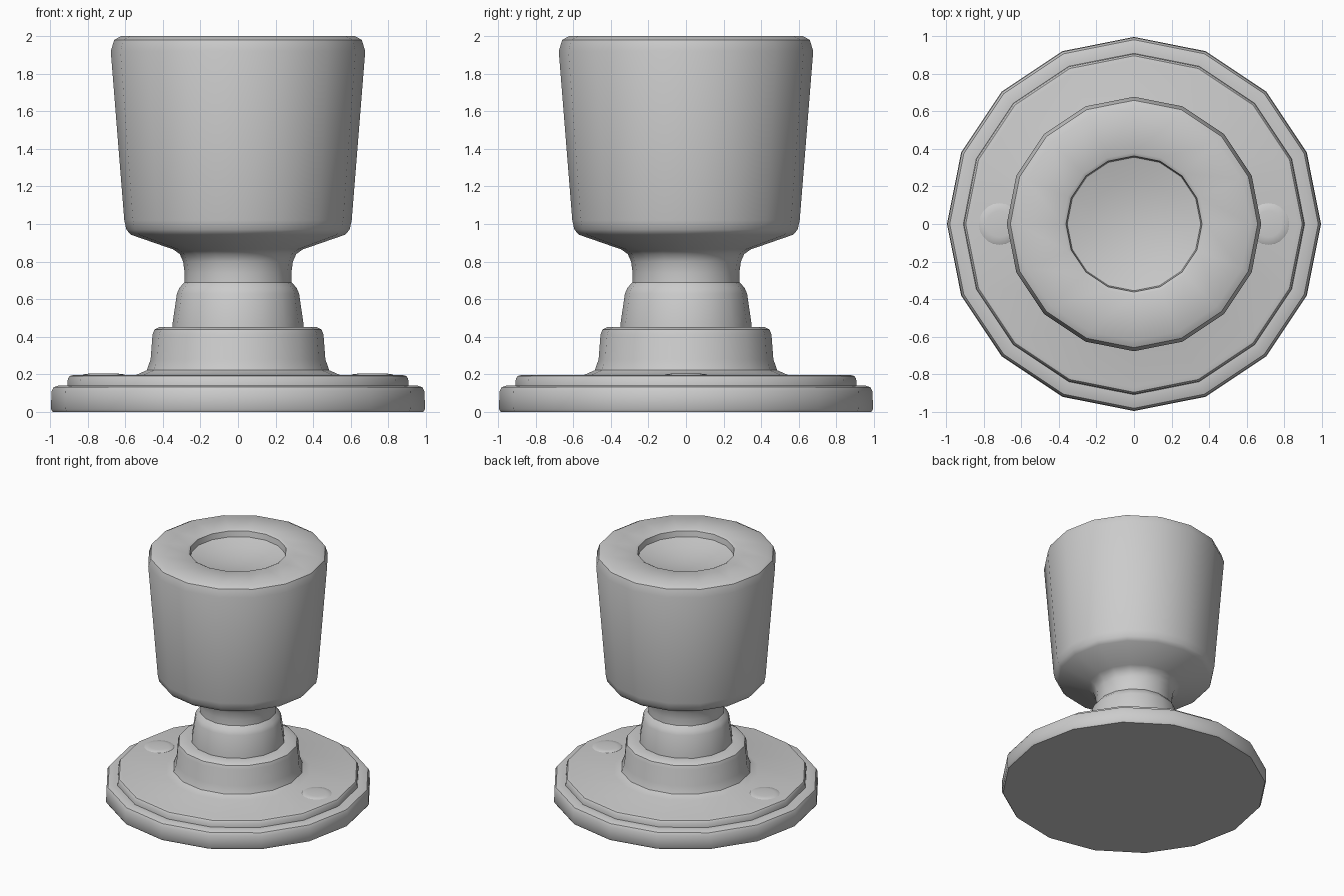
import bpy, bmesh, math

if "Cube" in bpy.data.objects:
    bpy.data.objects.remove(bpy.data.objects["Cube"])

SIDES = 16
metal = bpy.data.materials.new("satin_grey")
metal.diffuse_color = (0.6, 0.6, 0.6, 1)
metal.use_nodes = True
metal.node_tree.nodes["Principled BSDF"].inputs["Base Color"].default_value = metal.diffuse_color


def lathe(name, profile, sides=SIDES, at=(0, 0, 0), angle=40):
    """Spin an (r, z) profile round the z axis; r = 0 makes a pole."""
    bm = bmesh.new()
    rings = []
    for r, z in profile:
        if r == 0:
            rings.append([bm.verts.new((0, 0, z))])
        else:
            rings.append([bm.verts.new((r * math.cos(2 * math.pi * i / sides),
                                        r * math.sin(2 * math.pi * i / sides), z))
                          for i in range(sides)])
    for a, b in zip(rings, rings[1:]):
        for i in range(sides):
            j = (i + 1) % sides
            if len(a) == 1:
                bm.faces.new((a[0], b[j], b[i]))
            elif len(b) == 1:
                bm.faces.new((a[i], a[j], b[0]))
            else:
                bm.faces.new((a[i], a[j], b[j], b[i]))
    bmesh.ops.recalc_face_normals(bm, faces=bm.faces)
    mesh = bpy.data.meshes.new(name)
    bm.to_mesh(mesh)
    bm.free()
    mesh.materials.append(metal)
    ob = bpy.data.objects.new(name, mesh)
    ob.location = at
    bpy.context.collection.objects.link(ob)
    bpy.ops.object.select_all(action='DESELECT')
    ob.select_set(True)
    bpy.context.view_layer.objects.active = ob
    bpy.ops.object.shade_smooth_by_angle(angle=math.radians(angle))
    return ob


# Wall plate with stepped rim and raised collar
lathe("base_plate", [
    (0, 0), (0.985, 0), (0.995, 0.015), (0.992, 0.11), (0.98, 0.132), (0.95, 0.142),
    (0.908, 0.142), (0.905, 0.178), (0.895, 0.192), (0.87, 0.198),
    (0.54, 0.198), (0.485, 0.222), (0.465, 0.28), (0.455, 0.41),
    (0.445, 0.438), (0.415, 0.453), (0.34, 0.453), (0, 0.453)])

# Stem, flared grip and dished top
lathe("knob", [
    (0, 0.44), (0.35, 0.44), (0.347, 0.48), (0.325, 0.63), (0.312, 0.66),
    (0.285, 0.69), (0.284, 0.74), (0.292, 0.80), (0.31, 0.84), (0.345, 0.865),
    (0.57, 0.943), (0.594, 0.97), (0.605, 1.02), (0.677, 1.92), (0.658, 1.98),
    (0.62, 2.0), (0.38, 2.0), (0.362, 1.99), (0.355, 1.945),
    (0.24, 1.915), (0.12, 1.897), (0, 1.89)])

# Low domed screw heads
for side, x in (("left", -0.715), ("right", 0.715)):
    lathe(side + "_screw", [
        (0, 0.17), (0.112, 0.17), (0.112, 0.197), (0.108, 0.2),
        (0.07, 0.205), (0, 0.206)], sides=20, at=(x, 0, 0))
